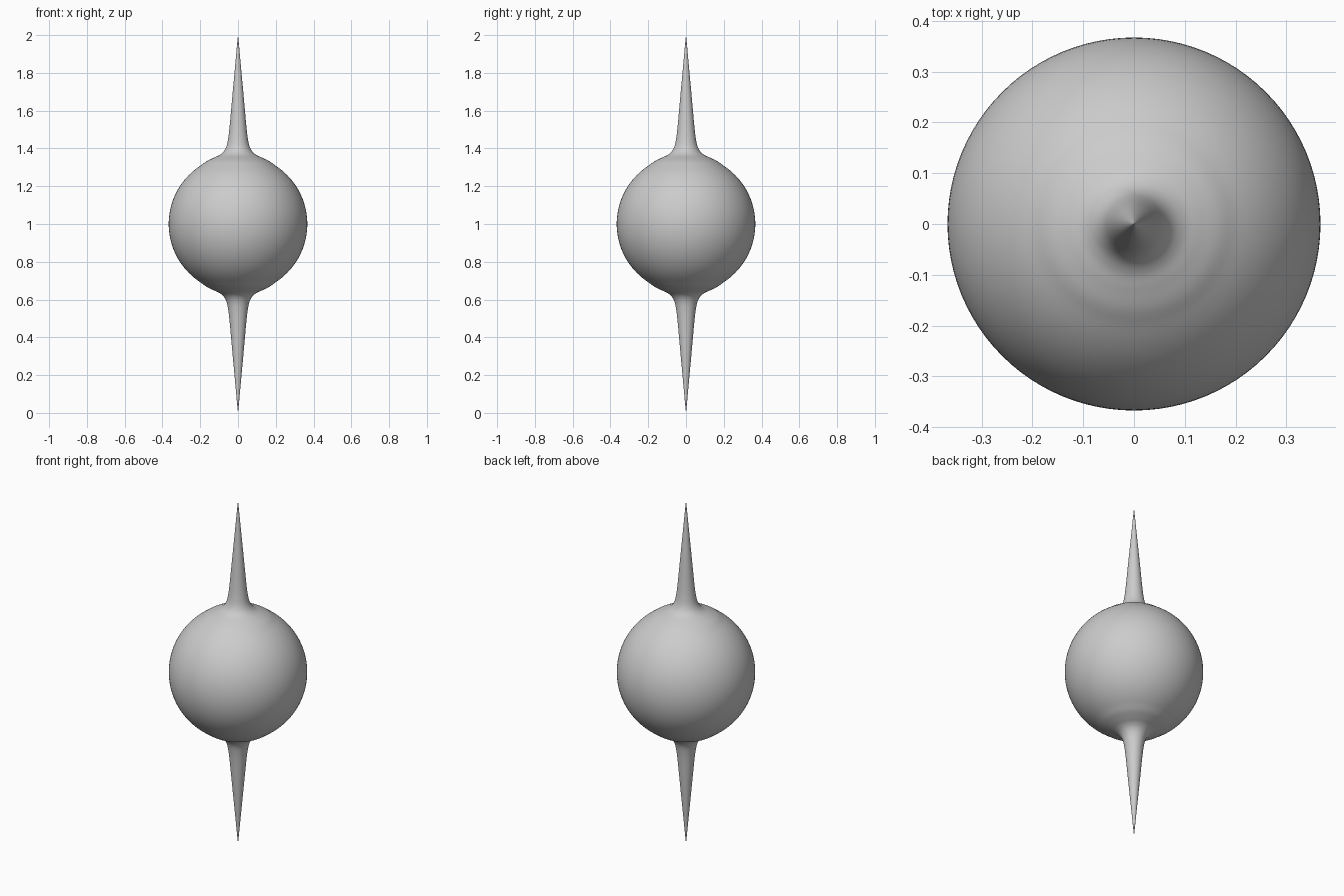
import bpy, bmesh, math
from mathutils import Vector

if "Cube" in bpy.data.objects:
    bpy.data.objects.remove(bpy.data.objects["Cube"])

SEGMENTS = 96
RADIUS, CENTRE = 0.367, 1.0

def smooth_curve(pts, steps=6):
    """Catmull-Rom through (radius, height) points."""
    p = [Vector(q) for q in pts]
    p = [2 * p[0] - p[1]] + p + [2 * p[-1] - p[-2]]
    out = []
    for a, b, c, d in zip(p, p[1:], p[2:], p[3:]):
        for k in range(steps):
            t = k / steps
            out.append(0.5 * (2 * b + (c - a) * t + (2 * a - 5 * b + 4 * c - d) * t * t
                              + (3 * b - a - 3 * c + d) * t ** 3))
    return out + [p[-2]]

# Upper half profile: ball, flared shoulder, tapering spike
ball = [Vector((RADIUS * math.cos(math.radians(a)), RADIUS * math.sin(math.radians(a))))
        for a in range(0, 55, 3)]
flare = smooth_curve([(0.203, 0.306), (0.168, 0.331), (0.13, 0.350), (0.098, 0.365),
                      (0.075, 0.385), (0.060, 0.415), (0.051, 0.46), (0.044, 0.52),
                      (0.035, 0.62), (0.026, 0.72), (0.014, 0.85), (0.006, 0.94), (0.0, 1.0)])
upper = ball + flare
profile = [Vector((p.x, -p.y)) for p in reversed(upper[1:])] + upper

# Revolve the mirrored profile around z
bm = bmesh.new()
verts = [bm.verts.new((max(p.x, 0), 0, CENTRE + p.y)) for p in profile]
edges = [bm.edges.new(pair) for pair in zip(verts, verts[1:])]
bmesh.ops.spin(bm, geom=verts + edges, cent=(0, 0, 0), axis=(0, 0, 1),
               angle=math.tau, steps=SEGMENTS, use_duplicate=False)
bmesh.ops.remove_doubles(bm, verts=bm.verts, dist=1e-5)
bmesh.ops.recalc_face_normals(bm, faces=bm.faces)
for f in bm.faces:
    f.smooth = True
mesh = bpy.data.meshes.new("spiked_ball")
bm.to_mesh(mesh)
bm.free()

# Single light grey colour
grey = bpy.data.materials.new("light grey")
grey.diffuse_color = (0.6, 0.6, 0.6, 1)
grey.use_nodes = True
grey.node_tree.nodes["Principled BSDF"].inputs["Base Color"].default_value = grey.diffuse_color
mesh.materials.append(grey)
obj = bpy.data.objects.new("spiked_ball", mesh)
bpy.context.collection.objects.link(obj)
